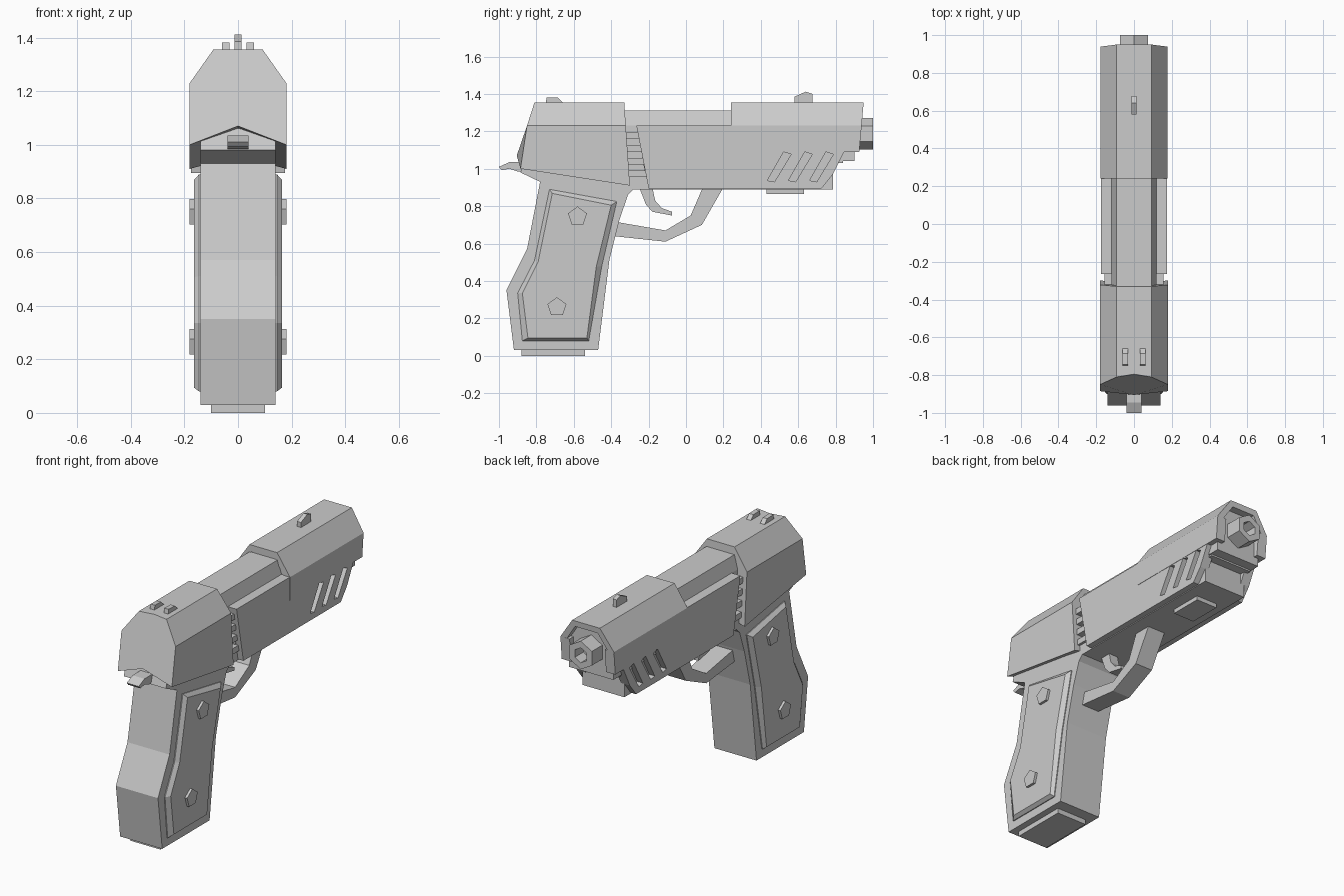
import bpy, bmesh
from math import sin, cos, pi

if "Cube" in bpy.data.objects:
    bpy.data.objects.remove(bpy.data.objects["Cube"])


def loft(name, rings, mirror=False):
    """Closed, flat-shaded solid from matching rings of 3D points."""
    bm = bmesh.new()
    loops = [[bm.verts.new(p) for p in ring] for ring in rings]
    n = len(loops[0])
    bm.faces.new(loops[0])
    bm.faces.new(loops[-1])
    for a, b in zip(loops, loops[1:]):
        for i in range(n):
            j = (i + 1) % n
            bm.faces.new((a[i], a[j], b[j], b[i]))
    bmesh.ops.recalc_face_normals(bm, faces=bm.faces)
    me = bpy.data.meshes.new(name)
    bm.to_mesh(me)
    bm.free()
    ob = bpy.data.objects.new(name, me)
    bpy.context.collection.objects.link(ob)
    if mirror:
        ob.modifiers.new("mirror", 'MIRROR')
    return ob


def prism(name, pts, x0, x1, mirror=False):
    """Side profile (y, z) extruded across x."""
    return loft(name, [[(x, y, z) for y, z in pts] for x in (x0, x1)], mirror)


def box(name, x0, x1, y0, y1, z0, z1, mirror=False):
    return prism(name, [(y0, z0), (y1, z0), (y1, z1), (y0, z1)], x0, x1, mirror)


def section(half, y0, y1, name):
    """Symmetric cross-section (x, z), given as its right half, run along y."""
    pts = half + [(-x, z) for x, z in reversed(half)]
    return loft(name, [[(x, y, z) for x, z in pts] for y in (y0, y1)])


# Grip with rear tang
prism("grip", [(-.92, .03), (-.47, .03), (-.41, .51), (-.355, .73), (-.31, .86),
               (-.28, .89), (-.19, .89), (-.19, .95), (-.5, 1.06), (-.86, 1.06),
               (-.885, .98), (-.78, .93), (-.85, .57), (-.96, .35)], -.14, .14)
box("magazine_base", -.10, .10, -.88, -.54, 0, .03)

# Bevelled grip panels and five-sided screws
outer = [(-.73, .89), (-.37, .825), (-.45, .48), (-.52, .08), (-.875, .08), (-.9, .335), (-.81, .51)]
inner = [(-.715, .868), (-.40, .805), (-.48, .475), (-.53, .095), (-.845, .095), (-.875, .335), (-.79, .505)]
loft("grip_panel", [[(x, y, z) for y, z in p]
                    for x, p in ((.13, outer), (.145, outer), (.165, inner))], True)
for i, (y, z) in enumerate([(-.58, .745), (-.69, .26)]):
    prism("grip_screw_%d" % i, [(y + .053 * sin(2 * pi * k / 5), z + .053 * cos(2 * pi * k / 5))
                                for k in range(5)], .155, .18, True)

# Lower frame and accessory plate
prism("lower_frame", [(-.2, .89), (.785, .89), (.785, 1.06), (-.235, 1.06)], -.14, .14)
box("accessory_plate", -.07, .07, .43, .63, .865, .9)

# Inner barrel housing exposed between the slide parts
section([(.118, .92), (.118, 1.23), (.093, 1.31)], -.4, .3, "barrel_housing")
for i in range(4):
    z = .955 + .068 * i
    prism("gap_rib_%d" % i, [(-.36, z), (-.21, z), (-.21, z + .035), (-.36, z + .035)],
          .1, .155, True)

# Side panels with three slanted slots each
panel = prism("side_panel", [(-.265, 1.23), (-.2, .895), (.725, .895), (.785, .97), (.845, 1.09),
                             (.926, 1.09), (.939, 1.23)], .117, .176, True)
for i in range(3):
    y = .435 + .113 * i
    cut = prism("slot_cutter_%d" % i, [(y, .937), (y + .038, .93), (y + .127, 1.077), (y + .087, 1.09)],
                .1, .25)
    cut.hide_render = True
    cut.hide_viewport = True
    m = panel.modifiers.new("slot", 'BOOLEAN')
    m.object = cut
    m.solver = 'EXACT'
    panel.modifiers.move(len(panel.modifiers) - 1, i)

# Front slide: chamfered arch with slanted muzzle end
half = [(.145, 1.09), (.178, 1.09), (.178, 1.23), (.092, 1.355)]
arch = half + [(-x, z) for x, z in reversed(half)] + [(-.145, 1.215), (-.075, 1.32), (.075, 1.32), (.145, 1.215)]
arch = arch[:8] + arch[8:]
loft("front_slide", [[(x, .24, z) for x, z in arch],
                     [(x, .95 - (1.355 - z) * .09, z) for x, z in arch]])
section([(.147, 1.04), (.147, 1.217), (.077, 1.322)], .245, .90, "muzzle_bulkhead")
box("muzzle_step", -.14, .14, .6, .84, 1.03, 1.07)

# Rear slide: faceted back with a central ridge
back = [(0, -.905, 1.07), (.18, -.885, 1.0), (.18, -.85, 1.23), (.092, -.81, 1.355), (0, -.795, 1.355),
        (-.092, -.81, 1.355), (-.18, -.85, 1.23), (-.18, -.885, 1.0)]
front = [(0, -.305, .96), (.18, -.3, .91), (.18, -.322, 1.23), (.092, -.33, 1.355), (0, -.33, 1.355),
         (-.092, -.33, 1.355), (-.18, -.322, 1.23), (-.18, -.3, .91)]
loft("rear_slide", [back, front])


# Hexagonal hollow barrel
def hexagon(r, y):
    return [(r * sin(pi * k / 3), y, 1.187 + r * cos(pi * k / 3)) for k in range(6)]


loft("barrel", [hexagon(.085, .85), hexagon(.085, 1.0), hexagon(.045, 1.0), hexagon(.045, .92)])

# Sights
prism("front_sight", [(.58, 1.35), (.58, 1.385), (.64, 1.412), (.677, 1.4), (.677, 1.35)], -.013, .013)
prism("rear_sight", [(-.75, 1.35), (-.745, 1.382), (-.685, 1.38), (-.655, 1.35)], .031, .06, True)

# Hammer
prism("hammer", [(-1, 1.01), (-.945, 1.035), (-.85, 1.035), (-.85, .98), (-.9, .985), (-.945, 1.0),
                 (-.985, .993)], -.04, .04)

# Trigger and guard
prism("trigger", [(-.25, .9), (-.18, .9), (-.165, .83), (-.13, .79), (-.075, .77), (-.075, .75),
                  (-.18, .77), (-.215, .81)], -.03, .03)
prism("trigger_guard", [(-.39, .64), (-.11, .61), (.085, .7), (.2, .9), (.09, .9), (.025, .75),
                        (-.11, .67), (-.37, .715)], -.058, .058)
